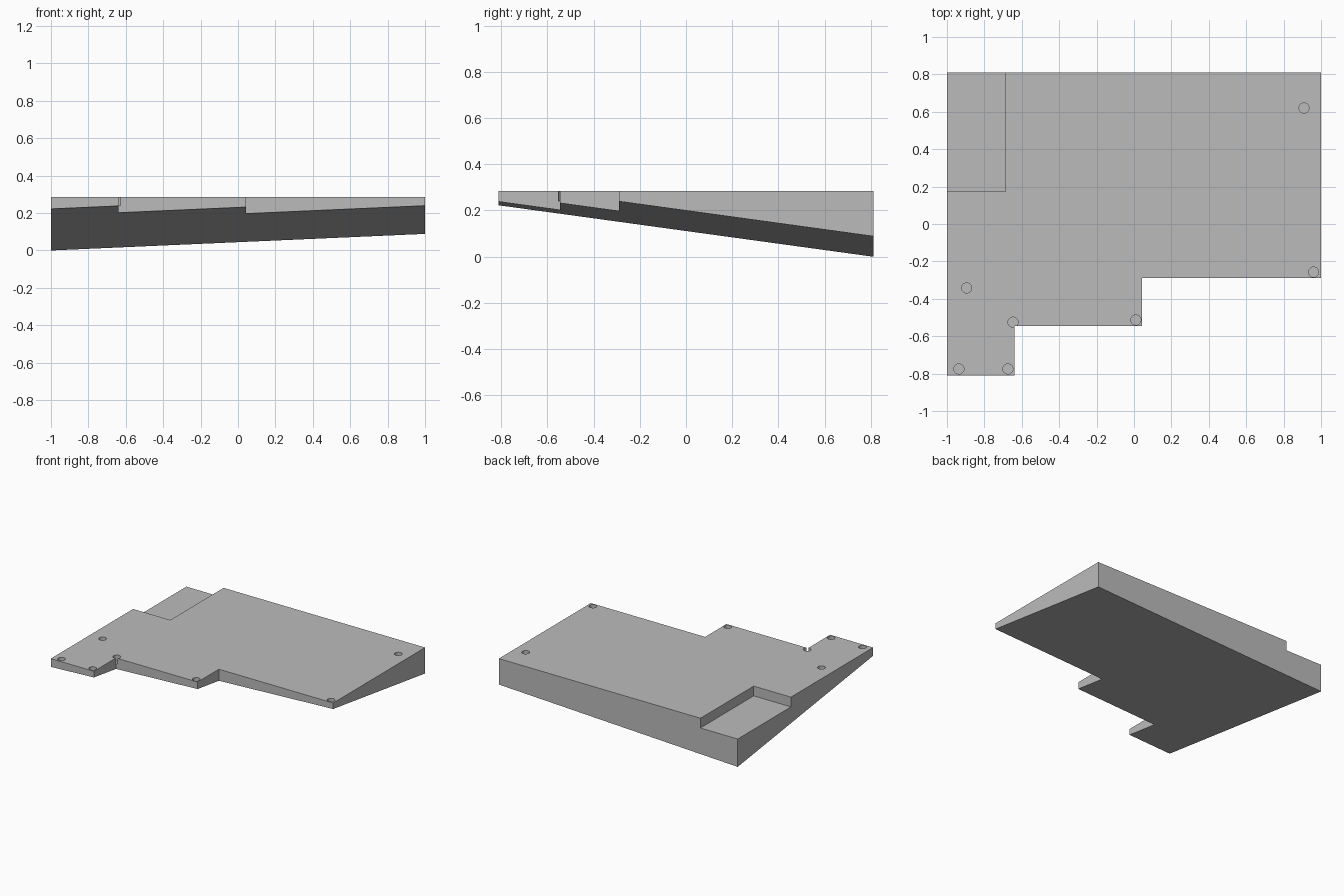
import bpy
import bmesh

if "Cube" in bpy.data.objects:
    bpy.data.objects.remove(bpy.data.objects["Cube"], do_unlink=True)

TOP = 0.285
POCKET_FLOOR = 0.211
HOLE_FLOOR = 0.24
HOLE_RADIUS = 0.027

# Single plain grey
grey = bpy.data.materials.new("plain grey")
grey.use_nodes = True
colour = (0.5, 0.5, 0.5, 1)
grey.diffuse_color = colour
grey.node_tree.nodes["Principled BSDF"].inputs["Base Color"].default_value = colour


def underside(x, y):
    """Height of the sloping underside, lowest at the back right corner."""
    return 0.0443 * (x + 1) + 0.1373 * (0.81 - y)


def prism(name, outline, top, bottom):
    """Upright prism over a counter-clockwise outline; bottom is a height function."""
    bm = bmesh.new()
    lower = [bm.verts.new((x, y, bottom(x, y))) for x, y in outline]
    upper = [bm.verts.new((x, y, top)) for x, y in outline]
    bm.faces.new(upper)
    bm.faces.new(lower[::-1])
    for i in range(len(outline)):
        j = (i + 1) % len(outline)
        bm.faces.new((lower[i], lower[j], upper[j], upper[i]))
    mesh = bpy.data.meshes.new(name)
    bm.to_mesh(mesh)
    bm.free()
    mesh.materials.append(grey)
    obj = bpy.data.objects.new(name, mesh)
    bpy.context.collection.objects.link(obj)
    return obj


def cut(body, cutter):
    """Subtract the cutter from the body and discard it."""
    mod = body.modifiers.new(cutter.name, "BOOLEAN")
    mod.operation = "DIFFERENCE"
    mod.solver = "EXACT"
    mod.object = cutter
    cutter.hide_render = True
    bpy.context.view_layer.objects.active = body
    bpy.ops.object.modifier_apply(modifier=mod.name)
    bpy.data.objects.remove(cutter, do_unlink=True)


# Wedge-shaped slab with a stepped front edge
outline = [(-1, -0.81), (-0.64, -0.81), (-0.64, -0.545), (0.043, -0.545),
           (0.043, -0.29), (1, -0.29), (1, 0.81), (-1, 0.81)]
slab = prism("wedge_slab", outline, TOP, underside)

# Open pocket in the back right corner
pocket = [(-1.1, 0.173), (-0.688, 0.173), (-0.688, 0.9), (-1.1, 0.9)]
cut(slab, prism("pocket_cutter", pocket, TOP + 0.1, lambda x, y: POCKET_FLOOR))

# Shallow round screw holes
holes = [(-0.936, -0.775), (-0.674, -0.775), (-0.647, -0.525), (-0.895, -0.342),
         (0.01, -0.513), (0.96, -0.257), (0.909, 0.62)]
depth = TOP + 0.1 - HOLE_FLOOR
for x, y in holes:
    bpy.ops.mesh.primitive_cylinder_add(vertices=32, radius=HOLE_RADIUS, depth=depth,
                                        location=(x, y, HOLE_FLOOR + depth / 2))
    cutter = bpy.context.object
    cutter.name = "hole_cutter"
    cutter.data.materials.append(grey)
    cut(slab, cutter)

# Smooth hole walls, crisp edges everywhere else
slab.select_set(True)
bpy.context.view_layer.objects.active = slab
bpy.ops.object.shade_smooth_by_angle()
